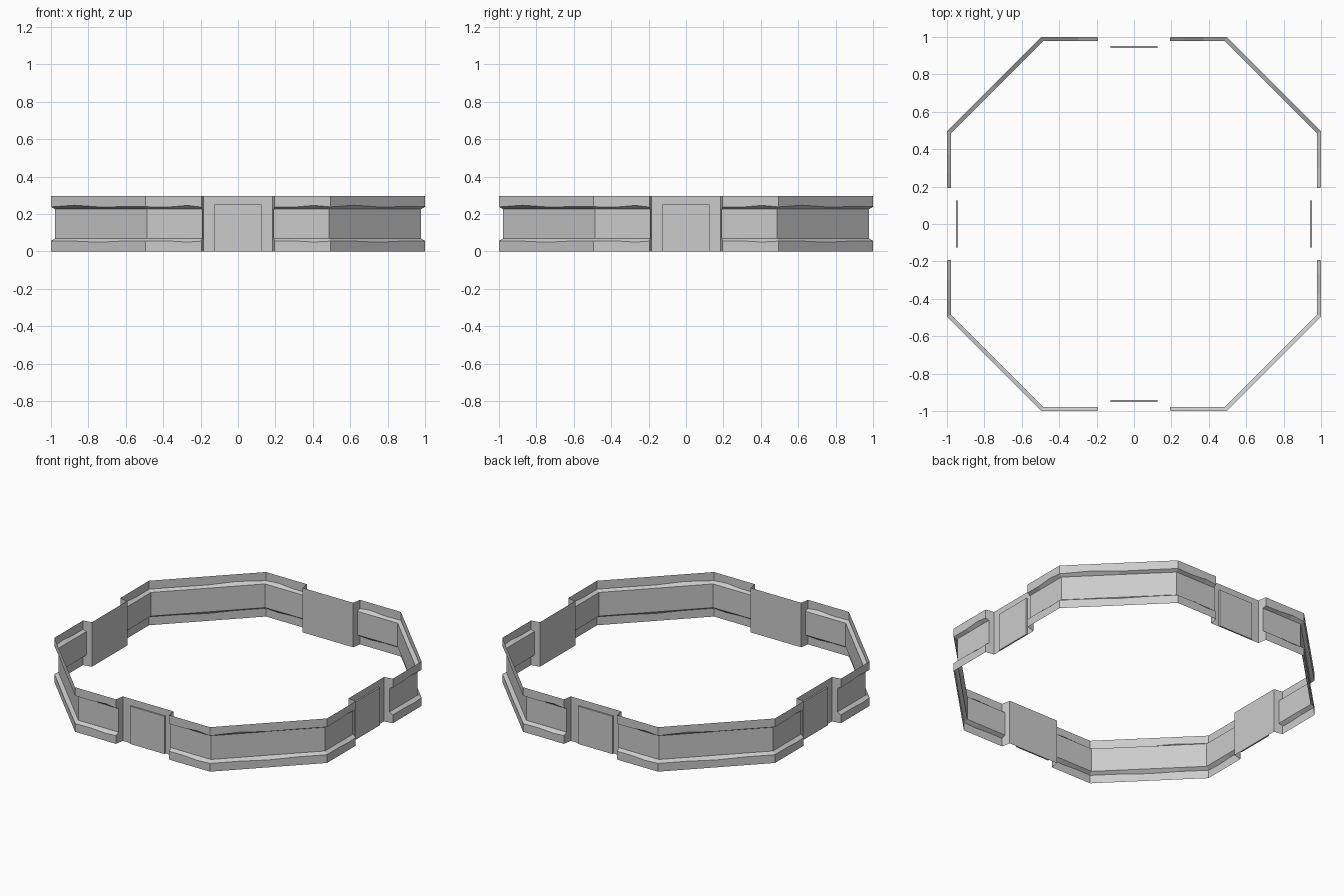
import bpy, bmesh
from mathutils import Matrix, Vector
from math import pi

if "Cube" in bpy.data.objects:
    bpy.data.objects.remove(bpy.data.objects["Cube"])

H = 0.295          # wall height
D = 0.022          # depth of the groove in the wall
C = 0.495          # half length of the straight sides
BACK = 0.942       # distance of the door bay from the centre
M = 0.4142 * D     # mitre shift at the octagon corners


def make_object(name, bm):
    mesh = bpy.data.meshes.new(name)
    bm.to_mesh(mesh)
    bm.free()
    ob = bpy.data.objects.new(name, mesh)
    bpy.context.collection.objects.link(ob)


def profile(outer, inner, up, down):
    """One wall section: band, chamfer, groove, chamfer, band."""
    o, i = Vector(outer), Vector(inner)
    rows = [(o, 0), (o, down), (i, 0.07), (i, 0.227), (o, up), (o, H)]
    return [Vector((p.x, p.y, z)) for p, z in rows]


# Plan corners (outer, inner) of one quarter of the ring
corners = [((0.195, -1), (0.191, -1 + D)),
           ((C, -1), (C - M, -1 + D)),
           ((1, -C), (1 - D, -C + M)),
           ((1, -0.195), (1 - D, -0.191))]
# Uneven chamfer edges along each side: (fraction, upper z, lower z)
waves = [[(0, .237, .055), (.35, .237, .056), (.7, .246, .050)],
         [(0, .238, .055), (.25, .247, .055), (.5, .238, .049), (.75, .239, .055)],
         [(0, .239, .055), (.4, .237, .056), (.75, .246, .050), (1, .237, .055)]]

for q, side in enumerate(("front", "right", "back", "left")):
    turn = Matrix.Rotation(q * pi / 2, 4, 'Z')

    # Grooved wall quarter
    bm = bmesh.new()
    rings = []
    for s, wave in enumerate(waves):
        (o0, i0), (o1, i1) = corners[s], corners[s + 1]
        for t, up, down in wave:
            pts = profile(Vector(o0).lerp(Vector(o1), t),
                          Vector(i0).lerp(Vector(i1), t), up, down)
            rings.append([bm.verts.new(p) for p in pts])
    for a, b in zip(rings, rings[1:]):
        for k in range(5):
            bm.faces.new((a[k], b[k], b[k + 1], a[k + 1]))
    bm.transform(turn)
    make_object(side + "_wall", bm)

    # Recessed door bay: back sheet plus the two returns to the wall ends
    bm = bmesh.new()
    edges = []
    for sx in (-1, 1):
        low, high = [bm.verts.new((sx * 0.185, -BACK, z)) for z in (0, H)]
        pts = profile((sx * 0.195, -1), (sx * 0.191, -1 + D), .237, .055)
        v = [bm.verts.new(p) for p in pts]
        b1, b2 = [bm.verts.new((sx * 0.185, -BACK, z)) for z in (0.07, 0.227)]
        for f in ([v[0], v[1], v[2], b1, low], [v[2], v[3], b2, b1],
                  [v[3], v[4], v[5], high, b2]):
            bm.faces.new(f if sx < 0 else f[::-1]).normal_flip()
        edges.append((low, b1, b2, high))
    left, right = edges
    bm.faces.new(list(left[::-1]) + list(right))
    bm.transform(turn)
    make_object(side + "_door_bay", bm)

    # Door slab standing slightly proud of the bay
    bm = bmesh.new()
    bmesh.ops.create_cube(bm, size=1, matrix=Matrix.Translation((0, -BACK - 0.005, 0.125))
                          @ Matrix.Diagonal((0.252, 0.010, 0.25, 1)))
    bm.transform(turn)
    make_object(side + "_door", bm)
